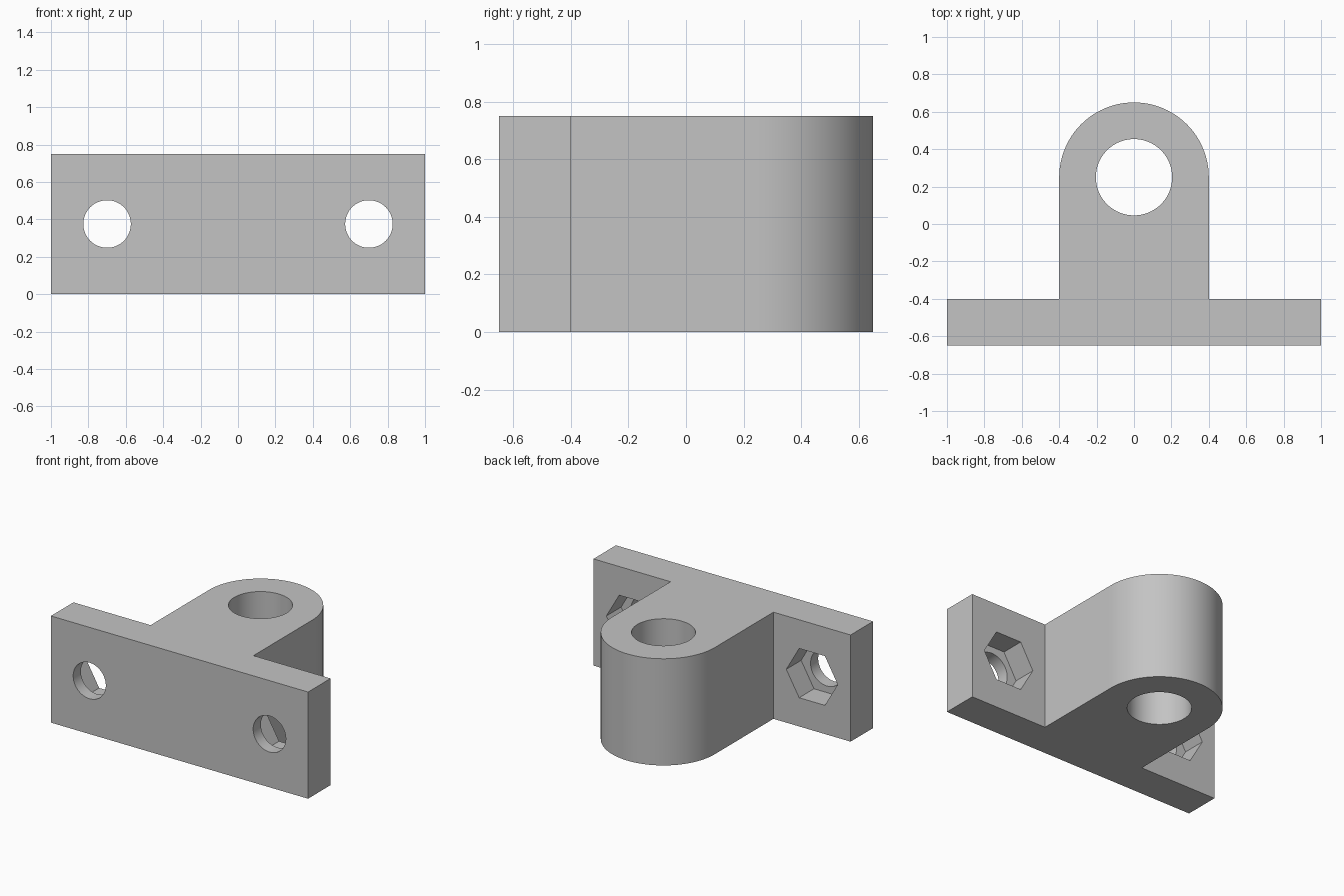
import bpy
import bmesh
from math import pi, sin, cos, radians

HEIGHT = 0.75
HUB_Y, HUB_R, BORE_R = 0.25, 0.4, 0.204
BACK_Y, PLATE_Y = -0.65, -0.4
BOLT_X, BOLT_R, NUT_R, NUT_DEPTH = 0.7, 0.127, 0.2, 0.165

cube = bpy.data.objects.get("Cube")
if cube:
    bpy.data.objects.remove(cube, do_unlink=True)

grey = bpy.data.materials.new("plain grey")
grey.use_nodes = True
colour = (0.55, 0.55, 0.55, 1)
grey.diffuse_color = colour
grey.node_tree.nodes["Principled BSDF"].inputs["Base Color"].default_value = colour


def cutter(name, radius, depth, sides, location, rotation=(0, 0, 0)):
    """Hidden prism used to cut a hole."""
    bpy.ops.mesh.primitive_cylinder_add(vertices=sides, radius=radius, depth=depth,
                                        location=location, rotation=rotation)
    obj = bpy.context.object
    obj.name = name
    obj.data.materials.append(grey)
    obj.hide_render = True
    return obj


# Bracket outline: flange plate with a rounded lug
outline = [(-1, PLATE_Y), (-1, BACK_Y), (1, BACK_Y), (1, PLATE_Y), (HUB_R, PLATE_Y)]
steps = 48
outline += [(HUB_R * cos(pi * i / steps), HUB_Y + HUB_R * sin(pi * i / steps))
            for i in range(steps + 1)]
outline.append((-HUB_R, PLATE_Y))

bm = bmesh.new()
base = bm.faces.new([bm.verts.new((x, y, 0)) for x, y in outline])
top = bmesh.ops.extrude_face_region(bm, geom=[base])["geom"]
bmesh.ops.translate(bm, vec=(0, 0, HEIGHT),
                    verts=[v for v in top if isinstance(v, bmesh.types.BMVert)])
bmesh.ops.recalc_face_normals(bm, faces=bm.faces)
mesh = bpy.data.meshes.new("mounting_bracket")
bm.to_mesh(mesh)
bm.free()
mesh.materials.append(grey)
bracket = bpy.data.objects.new("mounting_bracket", mesh)
bpy.context.collection.objects.link(bracket)

# Lug bore, bolt holes and hexagonal nut pockets
cutters = [cutter("lug_bore_cutter", BORE_R, 2, 96, (0, HUB_Y, HEIGHT / 2))]
for side, x in (("left", BOLT_X), ("right", -BOLT_X)):
    cutters.append(cutter(side + "_bolt_hole_cutter", BOLT_R, 0.5, 64,
                          (x, (BACK_Y + PLATE_Y) / 2, HEIGHT / 2), (pi / 2, 0, 0)))
    # Hexagon corners point sideways
    cutters.append(cutter(side + "_nut_pocket_cutter", NUT_R, NUT_DEPTH * 2, 6,
                          (x, PLATE_Y, HEIGHT / 2), (pi / 2, pi / 6, 0)))

for tool in cutters:
    mod = bracket.modifiers.new(tool.name, "BOOLEAN")
    mod.operation = "DIFFERENCE"
    mod.solver = "EXACT"
    mod.object = tool

# Apply the cuts and remove the helpers
bpy.ops.object.select_all(action="DESELECT")
bracket.select_set(True)
bpy.context.view_layer.objects.active = bracket
for tool in cutters:
    bpy.ops.object.modifier_apply(modifier=tool.name)
for tool in cutters:
    bpy.data.objects.remove(tool, do_unlink=True)
bpy.ops.object.shade_smooth_by_angle(angle=radians(30))
